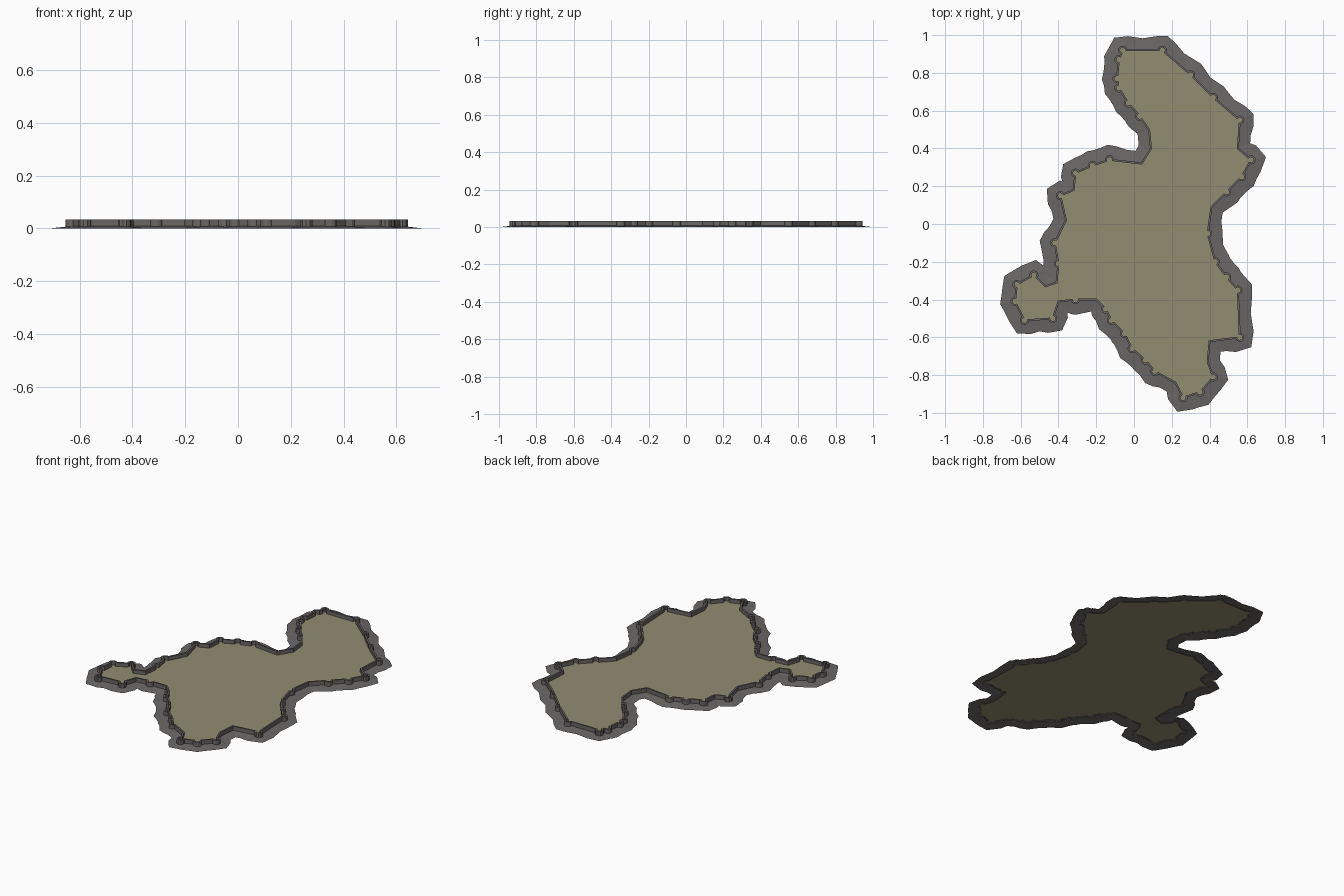
import bpy
import bmesh
from math import atan2, cos, pi, sin
from mathutils import Vector

cube = bpy.data.objects.get("Cube")
if cube:
    bpy.data.objects.remove(cube, do_unlink=True)

FLOOR = 0.01
WALL_TOP = 0.033
HALF_THICKNESS = 0.005
TOWER_RADIUS = 0.019
SKIRT_AT_TOWER = 0.08
SKIRT_BETWEEN = 0.063

# Corners of the walled area, clockwise, in hundredths
CORNERS = [
    (-6, 92), (15, 92), (30, 79), (42, 67), (56, 55), (55, 40), (62, 34),
    (57, 25), (49, 17), (41, 9), (39, -5), (43, -20), (49, -28), (55, -35),
    (56, -60), (40, -62), (39, -73), (42, -81), (35, -89), (26, -92),
    (22, -84), (11, -78), (6, -72), (-1, -66), (-5, -58), (-12, -51),
    (-15, -45), (-20, -40), (-31, -40), (-40, -41), (-43, -50), (-58, -51),
    (-63, -41), (-62, -32), (-53, -27), (-47, -33), (-41, -31), (-40, -21),
    (-42, -10), (-36, 2), (-39, 15), (-32, 18), (-31, 27), (-22, 31),
    (-13, 34), (4, 32), (9, 40), (8, 50), (3, 57), (-3, 64), (-8, 72),
    (-9, 77), (-8, 87)]
corners = [Vector(c) / 100 for c in CORNERS]


def material(name, colour):
    mat = bpy.data.materials.new(name)
    mat.use_nodes = True
    mat.diffuse_color = (*colour, 1)
    mat.node_tree.nodes["Principled BSDF"].inputs["Base Color"].default_value = (*colour, 1)
    return mat


def make_object(name, bm, mat):
    mesh = bpy.data.meshes.new(name)
    bm.to_mesh(mesh)
    bm.free()
    mesh.materials.append(mat)
    obj = bpy.data.objects.new(name, mesh)
    bpy.context.collection.objects.link(obj)
    return obj


def neighbours(points, i):
    return points[i - 1], points[i], points[(i + 1) % len(points)]


def left_normal(a, b):
    d = (b - a).normalized()
    return Vector((-d.y, d.x))


def mitre(points, i, distance):
    """Corner moved outwards, keeping both adjoining edges parallel."""
    before, here, after = neighbours(points, i)
    n = left_normal(before, here)
    bisector = (n + left_normal(here, after)).normalized()
    return here + bisector * distance / max(bisector.dot(n), 0.6)


def outer_sweep(points, i):
    before, here, after = neighbours(points, i)
    a, b = before - here, after - here
    start = atan2(a.y, a.x)
    return start, (start - atan2(b.y, b.x)) % (2 * pi)


def arc(centre, radius, start, sweep, steps):
    """Points turning clockwise around a centre."""
    angles = [start - sweep * k / steps for k in range(steps + 1)]
    return [centre + Vector((cos(t), sin(t))) * radius for t in angles]


def is_tower(i):
    return outer_sweep(corners, i)[1] > pi * 0.87


# Wall path: a rounded turret bulges out at every corner that is not recessed
path = []
for i, corner in enumerate(corners):
    if is_tower(i):
        path += arc(corner, TOWER_RADIUS, *outer_sweep(corners, i), 7)
    else:
        path.append(corner)

stone = material("dark grey stone", (0.145, 0.138, 0.132))
earth = material("dry tan earth", (0.29, 0.262, 0.165))

# Ground inside the walls
bm = bmesh.new()
ground = bm.faces.new([bm.verts.new((p.x, p.y, FLOOR)) for p in path])
ground.normal_update()
if ground.normal.z < 0:
    ground.normal_flip()
bmesh.ops.triangulate(bm, faces=[ground])
make_object("ground", bm, earth)

# Thin curtain wall swept along the path
bm = bmesh.new()
sections = []
for i in range(len(path)):
    inner = mitre(path, i, -HALF_THICKNESS)
    outer = mitre(path, i, HALF_THICKNESS)
    sections.append([bm.verts.new((p.x, p.y, z)) for p, z in (
        (inner, FLOOR), (inner, WALL_TOP), (outer, WALL_TOP), (outer, FLOOR / 2))])
for i, section in enumerate(sections):
    previous = sections[i - 1]
    for k in range(3):
        bm.faces.new((previous[k], section[k], section[k + 1], previous[k + 1]))
bmesh.ops.recalc_face_normals(bm, faces=bm.faces)
make_object("curtain_wall", bm, stone)

# Sloping skirt: a faceted fan round each turret, joined by narrower strips
bm = bmesh.new()
top = [bm.verts.new((c.x, c.y, FLOOR - 0.001)) for c in corners]
fans = []
for i, corner in enumerate(corners):
    if is_tower(i):
        start, sweep = outer_sweep(corners, i)
        margin = pi * 0.38
        rim = arc(corner, SKIRT_AT_TOWER, start - margin, sweep - margin * 2, 2)
    else:
        rim = [mitre(corners, i, SKIRT_BETWEEN)]
    fans.append([bm.verts.new((p.x, p.y, 0)) for p in rim])
for i, fan in enumerate(fans):
    for a, b in zip(fan, fan[1:]):
        bm.faces.new((top[i], a, b))
    j = (i + 1) % len(fans)
    a, b = corners[i], corners[j]
    if (b - a).length > 0.12:
        m = (a + b) / 2 + left_normal(a, b) * SKIRT_BETWEEN
        middle = bm.verts.new((m.x, m.y, 0))
        bm.faces.new((top[i], fan[-1], middle))
        bm.faces.new((top[i], middle, top[j]))
        bm.faces.new((top[j], middle, fans[j][0]))
    else:
        bm.faces.new((top[i], fan[-1], fans[j][0]))
        bm.faces.new((top[i], fans[j][0], top[j]))
for face in bm.faces:
    face.normal_update()
    if face.normal.z < 0:
        face.normal_flip()
make_object("stone_skirt", bm, stone)
